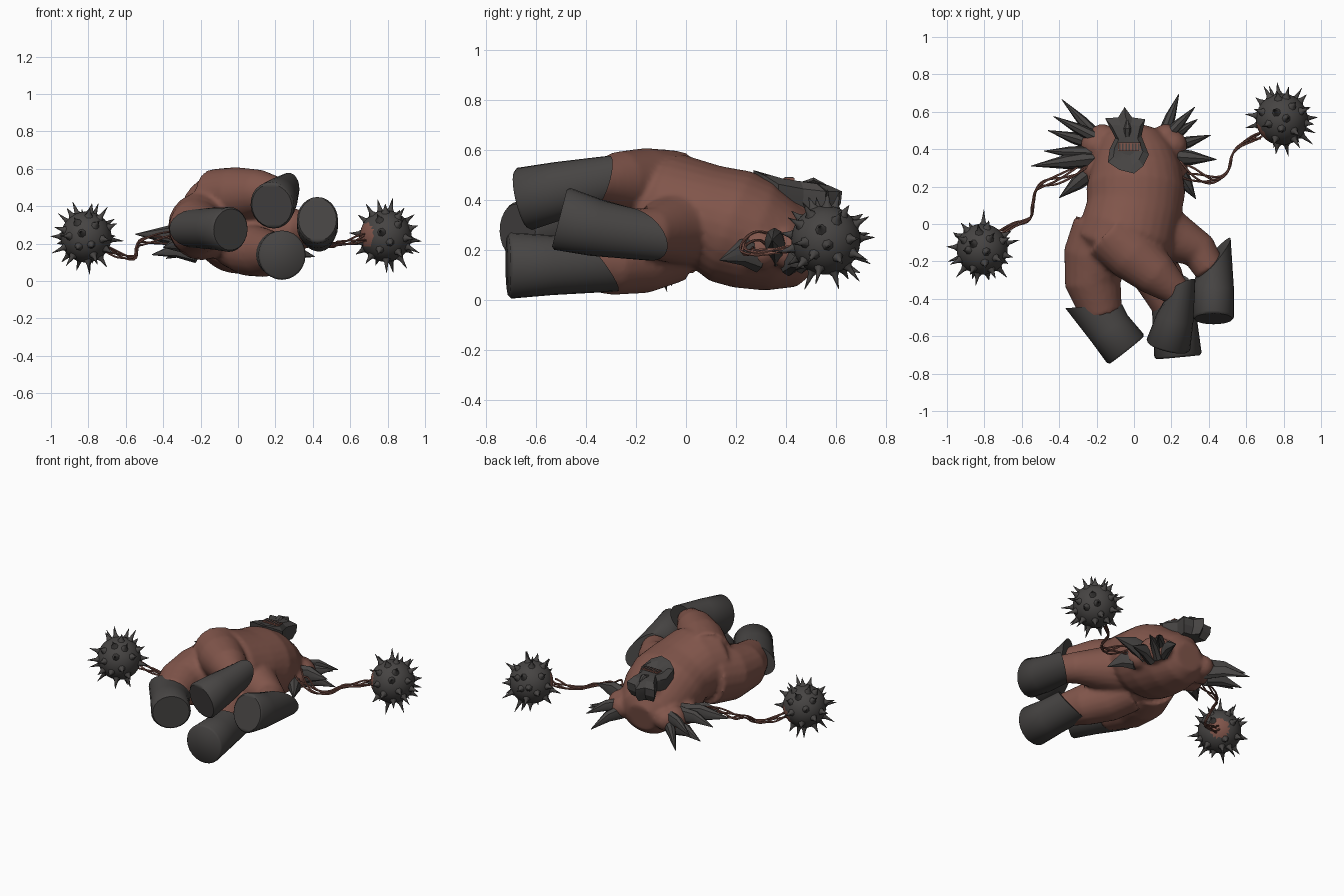
import bpy, bmesh, math, random
from mathutils import Vector, Matrix

if "Cube" in bpy.data.objects:
    bpy.data.objects.remove(bpy.data.objects["Cube"])
random.seed(4)

def material(name, col):
    m = bpy.data.materials.new(name)
    m.diffuse_color = (*col, 1)
    m.use_nodes = True
    m.node_tree.nodes["Principled BSDF"].inputs["Base Color"].default_value = m.diffuse_color
    return m

SKIN = material("red brown hide", (0.22, 0.092, 0.07))
HORN = material("charcoal horn", (0.062, 0.058, 0.056))

def finish(name, bm, mats, angle=50):
    bmesh.ops.recalc_face_normals(bm, faces=bm.faces)
    me = bpy.data.meshes.new(name)
    bm.to_mesh(me)
    bm.free()
    ob = bpy.data.objects.new(name, me)
    bpy.context.collection.objects.link(ob)
    for m in mats:
        me.materials.append(m)
    bpy.ops.object.select_all(action='DESELECT')
    ob.select_set(True)
    bpy.context.view_layer.objects.active = ob
    bpy.ops.object.shade_smooth_by_angle(angle=math.radians(angle))
    return ob

def frame(t):
    side = t.cross(Vector((0, 0, 1)))
    side = side.normalized() if side.length > 1e-4 else Vector((1, 0, 0))
    return side, side.cross(t).normalized()

def loft(bm, rings, sides=20, slant=None):
    """Tube through (x, y, z, half width, half height) rings; slant tilts the first ring."""
    P = [Vector(r[:3]) for r in rings]
    loops = []
    for i, r in enumerate(rings):
        t = (P[min(i + 1, len(P) - 1)] - P[max(i - 1, 0)]).normalized()
        u, v = frame(t)
        loop = []
        for k in range(sides):
            a = 2 * math.pi * k / sides
            d = u * math.cos(a) + v * math.sin(a)
            p = P[i] + u * math.cos(a) * r[3] + v * math.sin(a) * r[-1]
            if slant and i == 0:
                p -= t * d.dot(slant)
            loop.append(bm.verts.new(p))
        loops.append(loop)
    for a, b in zip(loops, loops[1:]):
        for k in range(sides):
            j = (k + 1) % sides
            bm.faces.new((a[k], a[j], b[j], b[k]))
    bm.faces.new(loops[0])
    bm.faces.new(loops[-1][::-1])

def ball(bm, c, r, sub=3):
    bmesh.ops.create_icosphere(bm, subdivisions=sub, radius=r, matrix=Matrix.Translation(Vector(c)))

# Body: torso and four thighs fused into one smooth hide
bm = bmesh.new()
loft(bm, [(-.02, .52, .19, .1, .09), (-.02, .47, .2, .17, .15), (0, .37, .22, .22, .19),
          (.01, .27, .26, .25, .225), (.01, .18, .295, .265, .235), (0, .08, .335, .255, .21),
          (-.03, -.04, .36, .26, .225), (-.07, -.12, .36, .25, .22), (-.08, -.19, .35, .17, .15)], 28)
legs = [
    [(-.14, -.03, .31, .19), (-.2, -.18, .29, .18), (-.22, -.32, .285, .15), (-.17, -.49, .28, .11)],
    [(-.12, -.05, .44, .16), (0, -.17, .465, .145), (.12, -.27, .475, .12), (.25, -.38, .47, .07)],
    [(.08, 0, .3, .17), (.23, -.08, .28, .13), (.35, -.145, .27, .1), (.41, -.25, .28, .085)],
    [(-.02, -.05, .21, .14), (.06, -.18, .165, .14), (.14, -.3, .15, .13), (.21, -.46, .15, .1)],
]
for leg in legs:
    loft(bm, leg)
for s in (-1, 1):
    ball(bm, (s * .2, .42, .2), .085)
    ball(bm, (s * .17, .46, .2), .075)
    ball(bm, (s * .21, .3, .2), .08)
ball(bm, (-.03, .43, .34), .08)
body = finish("body", bm, [SKIN])
rm = body.modifiers.new("fuse", 'REMESH')
rm.mode = 'VOXEL'
rm.voxel_size = .014
rm.use_smooth_shade = True
sm = body.modifiers.new("soften", 'SMOOTH')
sm.iterations = 4
for m in ("fuse", "soften"):
    bpy.ops.object.modifier_apply(modifier=m)

# Boots: opening ring, mid ring, sole ring, plus tilt of the opening
boots = {
    "left_boot": ([(-.215, -.44, .28, .13, .105), (-.13, -.56, .28, .12, .112),
                   (-.047, -.665, .275, .125, .12)], (-.14, .06, 0)),
    "upper_boot": ([(.257, -.335, .475, .062, .095), (.22, -.5, .44, .1, .115),
                    (.184, -.645, .405, .12, .128)], (.05, 0, .05)),
    "right_boot": ([(.42, -.19, .265, .1, .1), (.425, -.36, .29, .11, .115),
                    (.425, -.495, .325, .11, .128)], (.11, 0, -.05)),
    "lower_boot": ([(.2, -.36, .15, .11, .12), (.22, -.54, .14, .12, .12),
                    (.235, -.7, .138, .127, .132)], (.02, 0, -.08)),
}
for name, (rings, tilt) in boots.items():
    bm = bmesh.new()
    x, y, z, a, b = rings[-1]
    d = (Vector(rings[-1][:3]) - Vector(rings[-2][:3])).normalized() * .012
    rings = rings + [(x + d.x, y + d.y, z + d.z, a * .92, b * .92)]
    loft(bm, rings, 24, Vector(tilt))
    finish(name, bm, [HORN])

# Shoulder spikes: fan of curved blades on each side (base, tip, width)
fans = {
    "left_shoulder_spikes": [
        ((-.19, .46, .17), (-.385, .665, .12), .05), ((-.2, .46, .22), (-.43, .575, .2), .05),
        ((-.22, .43, .15), (-.46, .5, .14), .055), ((-.23, .38, .22), (-.48, .39, .2), .055),
        ((-.21, .35, .21), (-.55, .31, .25), .07), ((-.23, .28, .19), (-.4, .14, .18), .07)],
    "right_shoulder_spikes": [
        ((.16, .48, .17), (.24, .695, .11), .05), ((.17, .46, .21), (.325, .625, .17), .05),
        ((.18, .45, .15), (.34, .56, .2), .05), ((.2, .41, .15), (.41, .475, .13), .055),
        ((.2, .36, .2), (.44, .345, .24), .07), ((.23, .29, .18), (.33, .135, .16), .07)],
}
for name, spikes in fans.items():
    bm = bmesh.new()
    for base, tip, w in spikes:
        b, t = Vector(base), Vector(tip)
        mid = b.lerp(t, .45) + Vector((0, 0, .02))
        loft(bm, [(*b, w * .7, w), (*mid, w * .55, w * .75), (*t, .002, .002)], 8)
    finish(name, bm, [HORN], 35)

# Helmet: faceted plate with horned rim, raised chin and a sunken face
rim = [(-.05, .625), (-.01, .57), (.06, .56), (.04, .47), (.08, .37), (.05, .31), (0, .27),
       (-.08, .29), (-.14, .33), (-.13, .4), (-.1, .46), (-.155, .565), (-.085, .57)]
bm = bmesh.new()
cx, cy = -.035, .43
def layer(scale, zfun):
    return [bm.verts.new((cx + (x - cx) * scale, cy + (y - cy) * scale, zfun(y))) for x, y in rim]
def chin(y):
    return max(0, min(1, (.4 - y) / .12))
layers = [layer(.8, lambda y: .34), layer(.97, lambda y: .385 + .05 * chin(y)),
          layer(1, lambda y: .445 + .075 * chin(y) - .01 * (y > .5)),
          layer(.72, lambda y: .48 + .025 * chin(y) - .1 * max(0, y - .42)), layer(.4, lambda y: .474)]
for a, b in zip(layers, layers[1:]):
    for k in range(len(rim)):
        j = (k + 1) % len(rim)
        bm.faces.new((a[k], a[j], b[j], b[k]))
bm.faces.new(layers[0][::-1])
bm.faces.new(layers[-1])
loft(bm, [(cx, .47, .465, .018, .012), (cx, .51, .48, .02, .012), (cx, .56, .46, .004, .004)], 6)
finish("helmet", bm, [HORN], 20)

# Mouth grille: gum plate with small upright teeth
bm = bmesh.new()
bmesh.ops.create_cube(bm, size=1, matrix=Matrix.Translation((-.025, .412, .484)) @
                      Matrix.Diagonal((.12, .045, .009, 1)))
finish("mouth", bm, [SKIN])
bm = bmesh.new()
for i in range(7):
    bmesh.ops.create_cube(bm, size=1, matrix=Matrix.Translation((-.076 + i * .017, .412, .488)) @
                          Matrix.Diagonal((.008, .036, .008, 1)))
finish("teeth", bm, [HORN])

# Spiked balls: round core with a hide patch where the cord enters
def spiked_ball(name, c, r, reach, patch):
    c, patch = Vector(c), Vector(patch).normalized()
    bm = bmesh.new()
    ball(bm, c, r, 4)
    for f in bm.faces:
        f.material_index = int((f.calc_center_median() - c).normalized().dot(patch) > .89)
    n = 38
    for i in range(n):
        z = 1 - 2 * (i + .5) / n
        a = i * 2.39996
        q = math.sqrt(1 - z * z)
        d = Vector((q * math.cos(a), q * math.sin(a), z))
        d = (d + Vector([random.uniform(-.12, .12) for _ in range(3)])).normalized()
        if d.dot(patch) > .9:
            continue
        tip = reach * random.uniform(.86, 1.03)
        rings = [(r * .94, .027), (r * 1.1, .012), (tip, .001)]
        loft(bm, [(*(c + d * h), w, w) for h, w in rings], 7)
    finish(name, bm, [HORN, SKIN])

spiked_ball("left_spiked_ball", (-.812, -.135, .235), .136, .207, (.6, .7, -.35))
spiked_ball("right_spiked_ball", (.79, .56, .24), .138, .212, (-.8, -.55, .05))

# Cords: thin strands twisted along a smooth path, splayed at the shoulder
def cord(name, path):
    P = [Vector(p) for p in path]
    P = [P[0]] + P + [P[-1]]
    pts = []
    for i in range(1, len(P) - 2):
        for s in range(8):
            t = s / 8
            a, b, c, d = P[i - 1:i + 3]
            pts.append(.5 * (2 * b + (c - a) * t + (2 * a - 5 * b + 4 * c - d) * t * t
                             + (3 * b - a - 3 * c + d) * t ** 3))
    pts.append(P[-1])
    bm = bmesh.new()
    for k in range(4):
        strand = []
        for i, p in enumerate(pts):
            u = i / (len(pts) - 1)
            w = .01 + .035 * max(0, 1 - u * 2.4) + .015 * max(0, u * 4 - 3)
            a = k * math.pi / 2 + u * 9
            q = p + Vector((.5 * math.cos(a), math.cos(a), math.sin(a))) * w
            strand.append((*q, .0058, .0058))
        loft(bm, strand, 6)
    finish(name, bm, [SKIN])

cord("left_cord", [(-.22, .33, .22), (-.38, .25, .23), (-.51, .2, .21), (-.54, .11, .18),
                   (-.555, .03, .125), (-.64, -.005, .14), (-.74, -.06, .19)])
cord("right_cord", [(.2, .32, .24), (.3, .27, .24), (.42, .235, .2), (.5, .28, .19),
                    (.53, .38, .2), (.6, .44, .21), (.69, .48, .24)])
